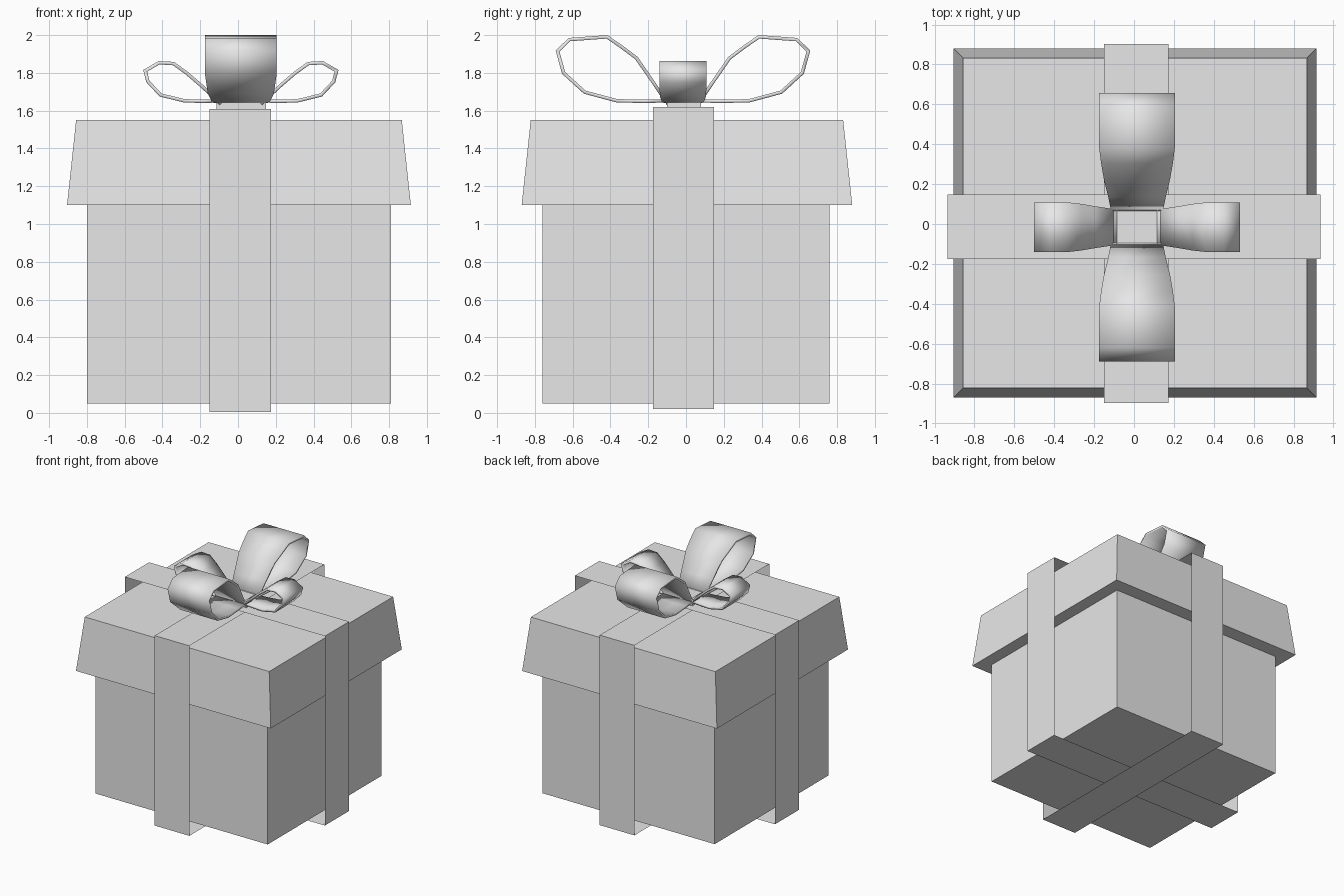
import bpy, bmesh, math
from mathutils import Matrix, Vector

cube = bpy.data.objects.get("Cube")
if cube:
    bpy.data.objects.remove(cube, do_unlink=True)

grey = bpy.data.materials.new("plain_grey")
grey.use_nodes = True
grey.diffuse_color = (0.8, 0.8, 0.8, 1)
grey.node_tree.nodes["Principled BSDF"].inputs["Base Color"].default_value = (0.8, 0.8, 0.8, 1)


def finish(name, bm):
    mesh = bpy.data.meshes.new(name)
    bm.to_mesh(mesh)
    bm.free()
    mesh.materials.append(grey)
    obj = bpy.data.objects.new(name, mesh)
    bpy.context.collection.objects.link(obj)
    return obj


def block(name, low, high, inset=0):
    """Box between two corners, with the top face drawn in by inset."""
    bm = bmesh.new()
    bmesh.ops.create_cube(bm, size=1)
    low, high = Vector(low), Vector(high)
    for v in bm.verts:
        top = v.co.z > 0
        sides = v.co.copy()
        v.co = Vector([low[i] + (v.co[i] + 0.5) * (high[i] - low[i]) for i in range(3)])
        if top:
            v.co.x -= math.copysign(inset, sides.x)
            v.co.y -= math.copysign(inset, sides.y)
    return finish(name, bm)


def strip(bm, rows, closed=False):
    """Skin a band across (distance, height, half width) rows."""
    pairs = [[bm.verts.new((d, s * w, z)) for s in (-1, 1)] for d, z, w in rows]
    following = pairs[1:] + (pairs[:1] if closed else [])
    for a, b in zip(pairs, following):
        bm.faces.new((a[0], a[1], b[1], b[0]))


def wrap_ribbon(name, half, bottom, top, width, centre, angle):
    """Thin open band running all the way round the parcel."""
    bm = bmesh.new()
    rows = [(-half, bottom, width), (half, bottom, width), (half, top, width), (-half, top, width)]
    strip(bm, rows, closed=True)
    bm.transform(Matrix.Translation(centre) @ Matrix.Rotation(angle, 4, 'Z'))
    return finish(name, bm)


def bow_loop(name, rows, angle):
    bm = bmesh.new()
    strip(bm, rows)
    bm.transform(Matrix.Translation((0.015, -0.016, 0)) @ Matrix.Rotation(angle, 4, 'Z'))
    obj = finish(name, bm)
    solid = obj.modifiers.new("ribbon_thickness", 'SOLIDIFY')
    solid.thickness = 0.018
    solid.offset = -1
    solid.use_even_offset = True
    bpy.ops.object.select_all(action='DESELECT')
    obj.select_set(True)
    bpy.context.view_layer.objects.active = obj
    bpy.ops.object.shade_smooth_by_angle(angle=math.radians(28))


# Parcel and flared lid
block("box_body", (-0.80, -0.76, 0.05), (0.81, 0.76, 1.12))
block("box_lid", (-0.905, -0.87, 1.10), (0.915, 0.88, 1.55), inset=0.048)

# Crossed ribbons
wrap_ribbon("side_ribbon", 0.935, 0.02, 1.62, 0.162, (0, -0.014, 0), 0)
wrap_ribbon("front_ribbon", 0.90, 0.005, 1.61, 0.162, (0.012, 0.003, 0), math.pi / 2)

# Bow: rows run out along the underside and back over the top
small = [(0.10, 1.643, 0.088), (0.20, 1.641, 0.098), (0.30, 1.643, 0.110), (0.43, 1.675, 0.122),
         (0.50, 1.75, 0.125), (0.517, 1.815, 0.125), (0.435, 1.863, 0.125), (0.353, 1.858, 0.125),
         (0.28, 1.805, 0.117), (0.21, 1.745, 0.105), (0.10, 1.643, 0.088)]
large = [(0.08, 1.643, 0.130), (0.20, 1.641, 0.138), (0.35, 1.643, 0.152), (0.525, 1.69, 0.175),
         (0.64, 1.795, 0.19), (0.674, 1.918, 0.19), (0.605, 1.985, 0.19), (0.40, 2.0, 0.19),
         (0.32, 1.945, 0.18), (0.24, 1.885, 0.166), (0.15, 1.755, 0.144), (0.08, 1.65, 0.130)]
bow_loop("left_small_loop", small, 0)
bow_loop("right_small_loop", small, math.pi)
bow_loop("back_large_loop", large, math.pi / 2)
bow_loop("front_large_loop", large, -math.pi / 2)
block("bow_knot", (-0.115, -0.10, 1.605), (0.147, 0.08, 1.66))
